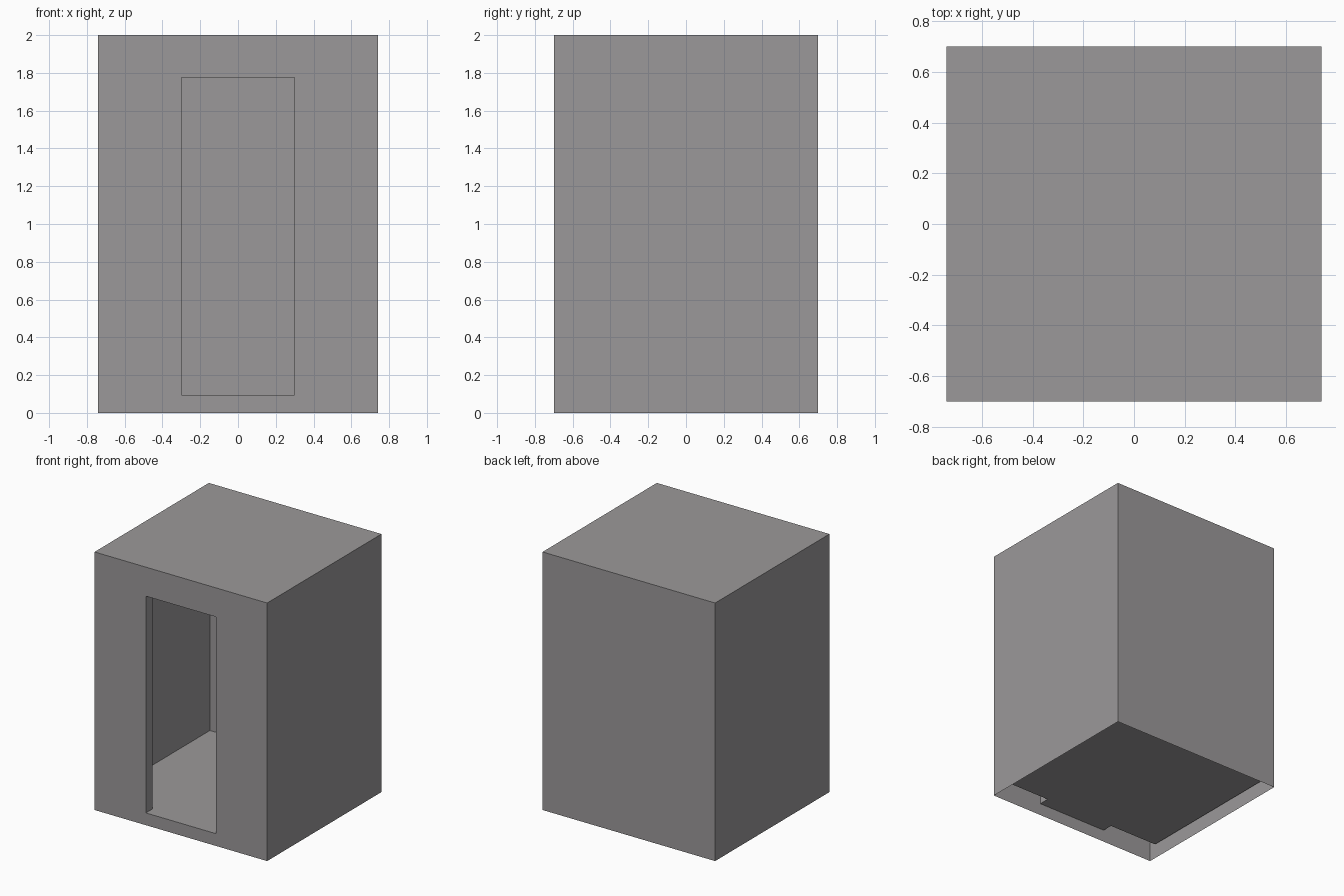
import bpy, bmesh

if "Cube" in bpy.data.objects:
    bpy.data.objects.remove(bpy.data.objects["Cube"])

# Main dimensions
X, Y, H = 0.74, 0.70, 2.0            # outer half width, half depth, height
IX = 0.717                           # inner half width
IF, IB = -0.617, 0.68                # inner front and back planes
FLOOR, CEIL = 0.095, 1.97            # inner floor and ceiling
DX, DT = 0.30, 1.775                 # door half width and top

bm = bmesh.new()


def face(*pts):
    bm.faces.new([bm.verts.new(p) for p in pts])


def sides(x, front, back, z0, z1):
    """Left, right, back and top of a box with its front and bottom left out."""
    for s in (-x, x):
        face((s, front, z0), (s, back, z0), (s, back, z1), (s, front, z1))
    face((-x, back, z0), (x, back, z0), (x, back, z1), (-x, back, z1))
    face((-x, front, z1), (x, front, z1), (x, back, z1), (-x, back, z1))


def door_wall(x, y, z0, z1):
    """Panels left, right and above the doorway."""
    for s in (-1, 1):
        face((s * x, y, z0), (s * DX, y, FLOOR), (s * DX, y, DT), (s * x, y, z1))
    face((-DX, y, DT), (DX, y, DT), (x, y, z1), (-x, y, z1))


# Outer shell, open underneath
sides(X, -Y, Y, 0, H)
door_wall(X, -Y, 0, H)
face((-X, -Y, 0), (X, -Y, 0), (DX, -Y, FLOOR), (-DX, -Y, FLOOR))

# Inner room
sides(IX, IF, IB, FLOOR, CEIL)
door_wall(IX, IF, FLOOR, CEIL)

# Door jambs and lintel
for s in (-DX, DX):
    face((s, -Y, FLOOR), (s, IF, FLOOR), (s, IF, DT), (s, -Y, DT))
face((-DX, -Y, DT), (DX, -Y, DT), (DX, IF, DT), (-DX, IF, DT))

# Floor running out through the doorway as a flush sill
outline = [(-IX, IF), (-DX, IF), (-DX, -Y), (DX, -Y), (DX, IF), (IX, IF), (IX, IB), (-IX, IB)]
face(*[(x, y, FLOOR) for x, y in outline])

bmesh.ops.remove_doubles(bm, verts=bm.verts[:], dist=1e-5)
bmesh.ops.recalc_face_normals(bm, faces=bm.faces[:])
# Make sure the roof faces up
roof = max(bm.faces, key=lambda f: f.calc_center_median().z)
if roof.normal.z < 0:
    bmesh.ops.reverse_faces(bm, faces=bm.faces[:])

mesh = bpy.data.meshes.new("cabin_shell")
bm.to_mesh(mesh)
bm.free()

mat = bpy.data.materials.new("warm grey")
mat.diffuse_color = (0.33, 0.318, 0.322, 1)
mat.use_nodes = True
mat.node_tree.nodes["Principled BSDF"].inputs["Base Color"].default_value = mat.diffuse_color
mesh.materials.append(mat)

obj = bpy.data.objects.new("cabin_shell", mesh)
bpy.context.collection.objects.link(obj)
